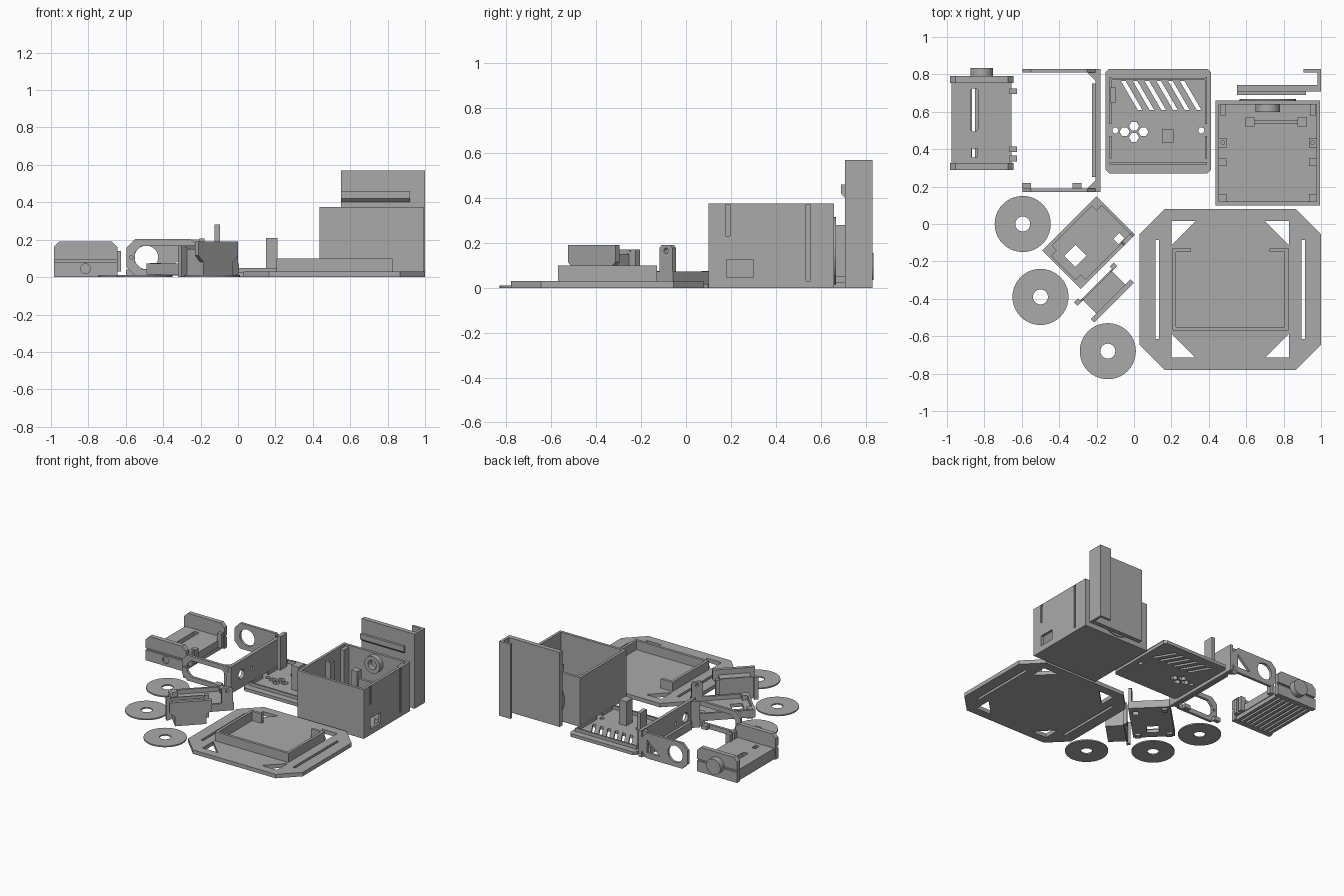
import bpy, bmesh, math
from mathutils import Matrix

cube = bpy.data.objects.get("Cube")
if cube:
    bpy.data.objects.remove(cube)

colour = (.4, .4, .4, 1)
grey = bpy.data.materials.new("plain grey")
grey.use_nodes = True
grey.diffuse_color = colour
grey.node_tree.nodes["Principled BSDF"].inputs["Base Color"].default_value = colour

# Axis mappings: which world axes receive the outline and the depth
FLAT = Matrix.Identity(3).to_4x4()
FACING_Y = Matrix([FLAT[0], FLAT[2], FLAT[1], FLAT[3]])
FACING_X = Matrix([FLAT[2], FLAT[0], FLAT[1], FLAT[3]])
SHEET = .02
SIDES = (-1, 1)


def spot(x, y, turn=0):
    return Matrix.Translation((x, y, 0)) @ Matrix.Rotation(math.radians(turn), 4, "Z")


def mirrored(half):
    """Complete a symmetric outline from its right half."""
    return half + [(-a, b) for a, b in reversed(half)]


def rect(width, height, a=0, b=0, cut=0):
    """Centred rectangle, with chamfered corners if cut is given."""
    w, h = width / 2, height / 2
    half = [(w, -h), (w, h)]
    if cut:
        half = [(w - cut, -h), (w, cut - h), (w, h - cut), (w - cut, h)]
    return [(a + p, b + q) for p, q in mirrored(half)]


def disc(radius, a=0, b=0, sides=40):
    angles = [math.tau * i / sides for i in range(sides)]
    return [(a + radius * math.cos(t), b + radius * math.sin(t)) for t in angles]


def plate(name, outline, low, high, holes=(), axes=FLAT, place=FLAT):
    """Extrude an outline with holes between two depths."""
    curve = bpy.data.curves.new(name, "CURVE")
    curve.dimensions = "2D"
    curve.fill_mode = "BOTH"
    curve.extrude = (high - low) / 2
    for loop in [outline, *holes]:
        spline = curve.splines.new("POLY")
        spline.points.add(len(loop) - 1)
        for point, (a, b) in zip(spline.points, loop):
            point.co = (a, b, 0, 1)
        spline.use_cyclic_u = True
    helper = bpy.data.objects.new(name + "_outline", curve)
    mesh = bpy.data.meshes.new_from_object(helper)
    bpy.data.objects.remove(helper)
    bm = bmesh.new()
    bm.from_mesh(mesh)
    bmesh.ops.remove_doubles(bm, verts=bm.verts, dist=.00001)
    bm.transform(place @ axes @ Matrix.Translation((0, 0, (low + high) / 2)))
    bmesh.ops.recalc_face_normals(bm, faces=bm.faces)
    for face in bm.faces:
        face.smooth = False
        face.material_index = 0
    bm.to_mesh(mesh)
    bm.free()
    mesh.materials.clear()
    mesh.materials.append(grey)
    mesh.name = name
    bpy.context.collection.objects.link(bpy.data.objects.new(name, mesh))


def box(name, size, x, y, bottom, place):
    width, depth, height = size
    plate(name, rect(width, depth, x, y), bottom, bottom + height, place=place)


# Washers
for x, y in [(-.595, 0), (-.5, -.39), (-.14, -.68)]:
    plate("washer", disc(.15), 0, .01, [disc(.04)], place=spot(x, y))

# Base plate with triangular corner openings, side slots and tray wall
base = spot(.515, -.35)
openings = []
for sx in SIDES:
    openings.append(rect(SHEET, .53, sx * .39))
    for sy in SIDES:
        x, y, leg = sx * .315, sy * .365, .13
        openings.append([(x, y), (x - sx * leg, y), (x, y - sy * leg)])
plate("base_plate", rect(.97, .86, cut=.135), 0, .03, openings, place=base)
tray_half = [(.31, -.22), (.31, .22), (.21, .22), (.21, .2), (.29, .2), (.29, -.2)]
plate("base_tray_wall", mirrored(tray_half), .03, .1, place=base)

# Open housing
housing = spot(.715, .38)
reach, tall = .28, .375
inside = reach - SHEET
plate("housing_floor", rect(reach * 2, reach * 2), 0, SHEET, place=housing)
wall = rect(reach * 2, tall, 0, tall / 2)
plate("housing_front", wall, -reach, -inside, axes=FACING_Y, place=housing)
plate("housing_back", wall, inside, reach, axes=FACING_Y, place=housing)
plate("housing_left", wall, -reach, -inside, axes=FACING_X, place=housing)
window = rect(.12, .08, -.14, .085)
grooves = [rect(SHEET, .14, -.195, .3), rect(SHEET, .34, .165, .2)]
middle = reach - SHEET / 2
plate("housing_right_lining", wall, inside, middle, [window], FACING_X, housing)
plate("housing_right_skin", wall, middle, reach, [window, *grooves], FACING_X, housing)

# Housing posts, inner holder and rear outlet
for side in SIDES:
    x = side * (inside - SHEET)
    for y in (-.24, -.05):
        box("housing_corner_stop", (.04, .04, .04), x, y, SHEET, housing)
    plate("housing_screw_post", rect(.04, .05, x, .055), SHEET, .33,
          [disc(.01, x, .055)], place=housing)
    box("housing_rear_post", (.03, .06, .34), x, .23, SHEET, housing)
    box("holder_block", (.05, .05, .24), .045 + side * .14, .165, SHEET, housing)
box("holder_bar", (.23, SHEET, .18), .045, .165, SHEET, housing)
plate("outlet_flange", disc(.15, 0, .165), reach, reach + .007,
      [disc(.065, 0, .165)], FACING_Y, housing)
plate("outlet_tube", disc(.065, 0, .3), .22, inside, [disc(.035, 0, .3)], FACING_Y, housing)

# Upright cover with hooked edge and a rail
cover = spot(.775, .77)
box("upright_cover", (.45, .035, .57), 0, -.045, 0, cover)
box("cover_edge", (SHEET, .09, .57), .215, .015, 0, cover)
box("cover_hook", (.09, SHEET, .57), .175, .05, 0, cover)
plate("cover_rail", [(-.06, .4), (-.08, .42), (-.08, .46), (-.06, .46)],
      -.225, .145, axes=FACING_X, place=cover)

# Vented panel with slanted slots and hex openings
panel = spot(.13, .55)
vents = [disc(.016, side * .23, -.05) for side in SIDES]
for i in range(6):
    x, slant, gap = -.2 + i * .063, .09, .025
    vents.append([(x, .215), (x + slant, .06), (x + slant + gap, .06), (x + gap, .215)])
for side in SIDES:
    vents.append(disc(.027, -.13 + side * .05, -.057, 6))
    vents.append(disc(.027, -.13, -.057 + side * .03, 6))
plate("vent_panel", rect(.565, .56, cut=SHEET), 0, .025, vents, place=panel)
for side in SIDES:
    box("panel_rim_end", (.52, .012, .025), 0, side * .225, .025, panel)
    for y, length in [(-.14, .12), (.11, .25)]:
        box("panel_rim_side", (.012, length, .025), side * .255, y, .025, panel)
box("panel_tower", (.06, .075, .185), .05, -.08, .025, panel)
box("panel_post", (.03, .08, .255), -.24, .14, .025, panel)

# U-shaped bracket
bracket = spot(-.39, .5)
mid = .105
plate("bracket_spine", rect(.66, .205, 0, mid), .185, .21,
      [disc(.035, -.2, mid), disc(.012, -.08, mid)], FACING_X, bracket)
box("bracket_spine_rib", (SHEET, .5, .06), .175, 0, 0, bracket)
outline = rect(.39, .195, -.01, mid, cut=.045)
triangle = [(.03, .05), (.14, .05), (.14, .15)]
plate("bracket_rear", outline, .31, .33, [disc(.063, -.1, mid), triangle], FACING_Y, bracket)
plate("bracket_front", outline, -.33, -.31,
      [rect(.33, .125, .005, mid, cut=.035), disc(.009, -.18, mid)], FACING_Y, bracket)
for side in SIDES:
    box("bracket_tab", (.05, .03, .03), -.05 + side * .135, -.295, .01, bracket)
    plate("bracket_gusset", [(.185, side * .31), (.14, side * .31), (.185, side * .265)],
          0, .2, place=bracket)

# Roll cradle with ribbed floor, end walls and knob
cradle = spot(-.815, .54)
plate("cradle_floor", rect(.32, .43), .03, .085,
      [rect(.04, .23, -.04, .07, cut=.01), rect(.03, .05, -.04, -.16)], place=cradle)
for i in range(8):
    box("cradle_rib", (.025, .43, .03), -.145 + i * .041, 0, 0, cradle)
crown = [(.17, .16), (.14, .19)]
for side, holes in zip(SIDES, ([disc(.026, 0, .045)], [])):
    inner, outer = sorted([side * .215, side * .237]), sorted([side * .237, side * .25])
    plate("cradle_wall", mirrored([(.17, 0), *crown]), *inner, axes=FACING_Y, place=cradle)
    plate("cradle_wall_lower", rect(.34, .08, 0, .04), *outer, holes, FACING_Y, cradle)
    plate("cradle_wall_upper", mirrored([(.17, .095), *crown]), *outer,
          axes=FACING_Y, place=cradle)
for y in (-.19, -.14, .17):
    box("cradle_clip", (.04, .03, .11), .17, y, .03, cradle)
plate("cradle_knob", disc(.06, 0, .095), .25, .295, axes=FACING_Y, place=cradle)

# Turned square holder
holder = spot(-.243, -.1, 45)
plate("holder_base", rect(.41, .29), .015, .04,
      [rect(.085, .085, -.1), rect(.045, .04, .13, -.1)], place=holder)
plate("holder_rim", rect(.41, .29), .04, .072, [rect(.38, .255)], place=holder)
for side in SIDES:
    box("holder_corner", (.04, .04, .075), side * .17, .11, 0, holder)
box("holder_corner", (.04, .04, .075), -.17, -.11, 0, holder)
plate("holder_ear", rect(.08, .15, .16, .115, cut=.012), -.145, -.122,
      [disc(.013, .16, .165)], FACING_Y, holder)

# Turned clamp
clamp = spot(-.16, -.366, 45)
flared = mirrored([(.11, .01), (.11, .08), (.15, .115), (.15, .19)])
plate("clamp_front", flared, -.077, -.05, axes=FACING_Y, place=clamp)
plate("clamp_body", rect(.22, .1), .01, .15, place=clamp)
plate("clamp_back", rect(.25, .17, 0, .085, cut=SHEET), .05, .06,
      axes=FACING_Y, place=clamp)
for side in SIDES:
    box("clamp_arm", (.03, .027, .17), side * .135, .063, 0, clamp)
